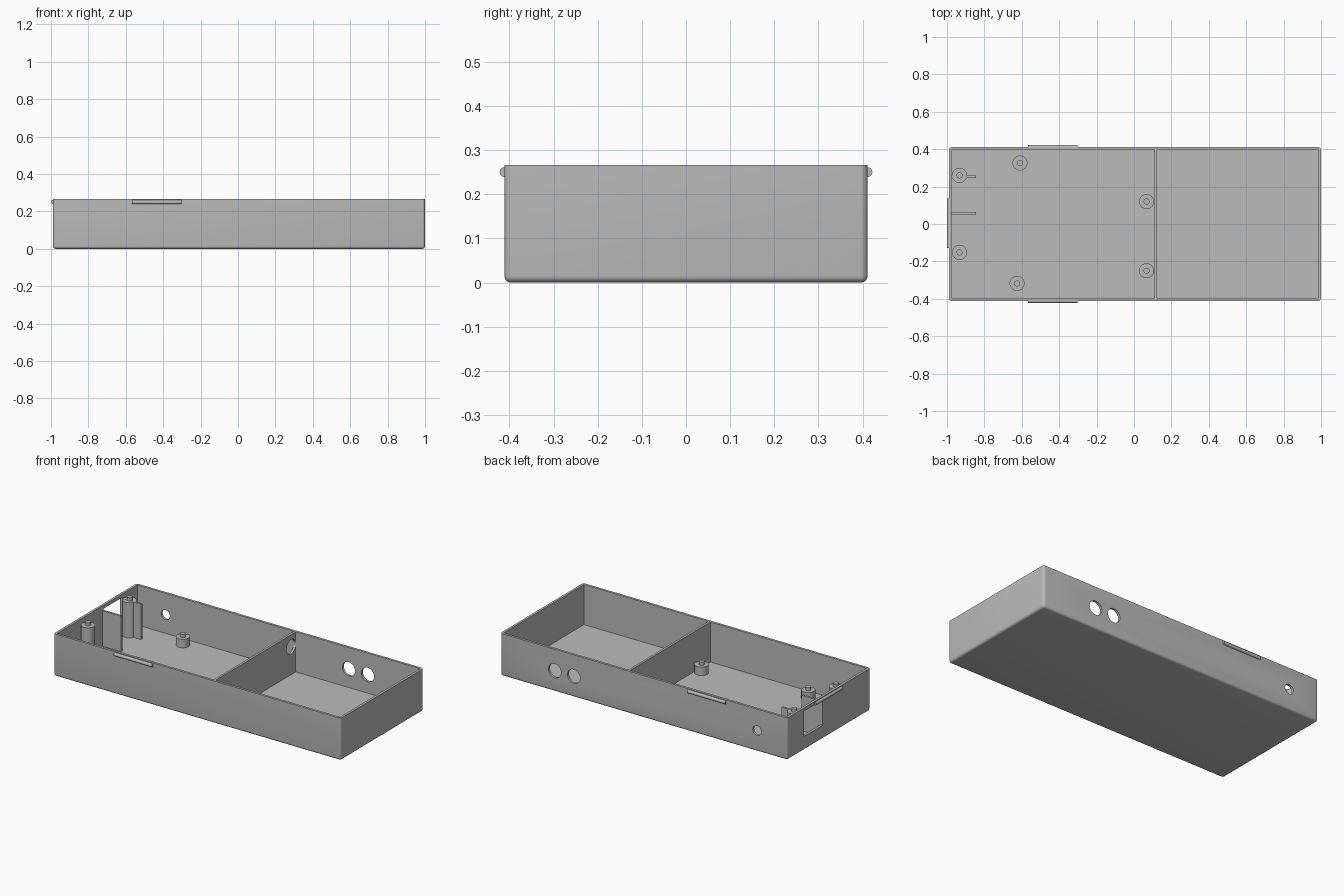
import bpy, bmesh
from math import pi
from mathutils import Vector

default = bpy.data.objects.get("Cube")
if default:
    bpy.data.objects.remove(default, do_unlink=True)

grey = bpy.data.materials.new("plain grey")
grey.use_nodes = True
colour = (0.5, 0.5, 0.5, 1)
grey.diffuse_color = colour
grey.node_tree.nodes["Principled BSDF"].inputs["Base Color"].default_value = colour

WALL = 0.015
X0, X1, Y1, TOP = -0.99, 1.0, 0.411, 0.266


def finish(name, bm):
    mesh = bpy.data.meshes.new(name)
    bm.to_mesh(mesh)
    bm.free()
    mesh.materials.append(grey)
    obj = bpy.data.objects.new(name, mesh)
    bpy.context.collection.objects.link(obj)
    return obj


def box(name, low, high, round_edges=0):
    low, high = Vector(low), Vector(high)
    bm = bmesh.new()
    bmesh.ops.create_cube(bm, size=1)
    for v in bm.verts:
        v.co = (low + high) / 2 + v.co * (high - low)
    if round_edges:
        # round everything except the top rim
        edges = [e for e in bm.edges if min(v.co.z for v in e.verts) < high.z - 0.001]
        bmesh.ops.bevel(bm, geom=edges, offset=round_edges, segments=5,
                        profile=0.5, affect='EDGES')
    return finish(name, bm)


def rod(name, centre, radius, length, axis='Z', sides=32):
    bm = bmesh.new()
    bmesh.ops.create_cone(bm, cap_ends=True, segments=sides,
                          radius1=radius, radius2=radius, depth=length)
    obj = finish(name, bm)
    obj.location = centre
    obj.rotation_euler = {'X': (0, pi / 2, 0), 'Y': (pi / 2, 0, 0), 'Z': (0, 0, 0)}[axis]
    return obj


def activate(obj):
    bpy.ops.object.select_all(action='DESELECT')
    obj.select_set(True)
    bpy.context.view_layer.objects.active = obj


def smooth(obj):
    activate(obj)
    bpy.ops.object.shade_smooth_by_angle(angle=0.6)


def cut(obj, cutters):
    activate(obj)
    for cutter in cutters:
        cutter.hide_render = True
        mod = obj.modifiers.new("cut", 'BOOLEAN')
        mod.operation, mod.solver, mod.object = 'DIFFERENCE', 'EXACT', cutter
        bpy.ops.object.modifier_apply(modifier=mod.name)
        bpy.data.objects.remove(cutter, do_unlink=True)


# Open tray with cable holes in the back and a port opening in the end
tray = box("tray", (X0, -Y1, 0), (X1, Y1, TOP), round_edges=0.015)
cutters = [box("cavity_cutter", (X0 + WALL, -Y1 + WALL, WALL),
               (X1 - WALL, Y1 - WALL, TOP + 0.1)),
           box("port_cutter", (X0 - 0.05, 0.062, 0.087), (X0 + 0.05, 0.246, 0.245))]
for x, radius in ((0.49, 0.044), (0.622, 0.044), (-0.78, 0.03)):
    cutters.append(rod("hole_cutter", (x, Y1, 0.131), radius, 0.1, 'Y'))
cut(tray, cutters)
smooth(tray)

# Dividing wall with a wire hole
divider = box("divider", (0.109, -Y1 + 0.01, 0.01), (0.123, Y1 - 0.01, TOP - 0.0005))
cut(divider, [rod("wire_cutter", (0.116, 0.35, 0.19), 0.045, 0.1, 'X')])
smooth(divider)

# Port guide plates
for name, y in (("port_plate_front", 0.05), ("port_plate_back", 0.246)):
    box(name, (X0 + 0.01, y, 0.01), (-0.845, y + 0.013, 0.237))

# Standoff posts, each with a locating pin
SHORT, TALL = 0.068, 0.236
posts = [(-0.933, 0.26, TALL), (-0.933, -0.152, TALL), (-0.61, 0.326, SHORT),
         (-0.625, -0.318, SHORT), (0.067, 0.12, SHORT), (0.067, -0.25, SHORT)]
for x, y, top in posts:
    height = top - 0.01
    smooth(rod("post", (x, y, 0.01 + height / 2), 0.04, height))
    smooth(rod("post_pin", (x, y, top + 0.005), 0.016, 0.03))

# Half-round snap ridges on the outside
for name, side in (("ridge_front", -1), ("ridge_back", 1)):
    smooth(rod(name, (-0.434, side * Y1, 0.25), 0.011, 0.265, 'X', 20))
smooth(rod("ridge_end", (X0 + 0.001, 0.004, 0.25), 0.011, 0.264, 'Y', 20))
